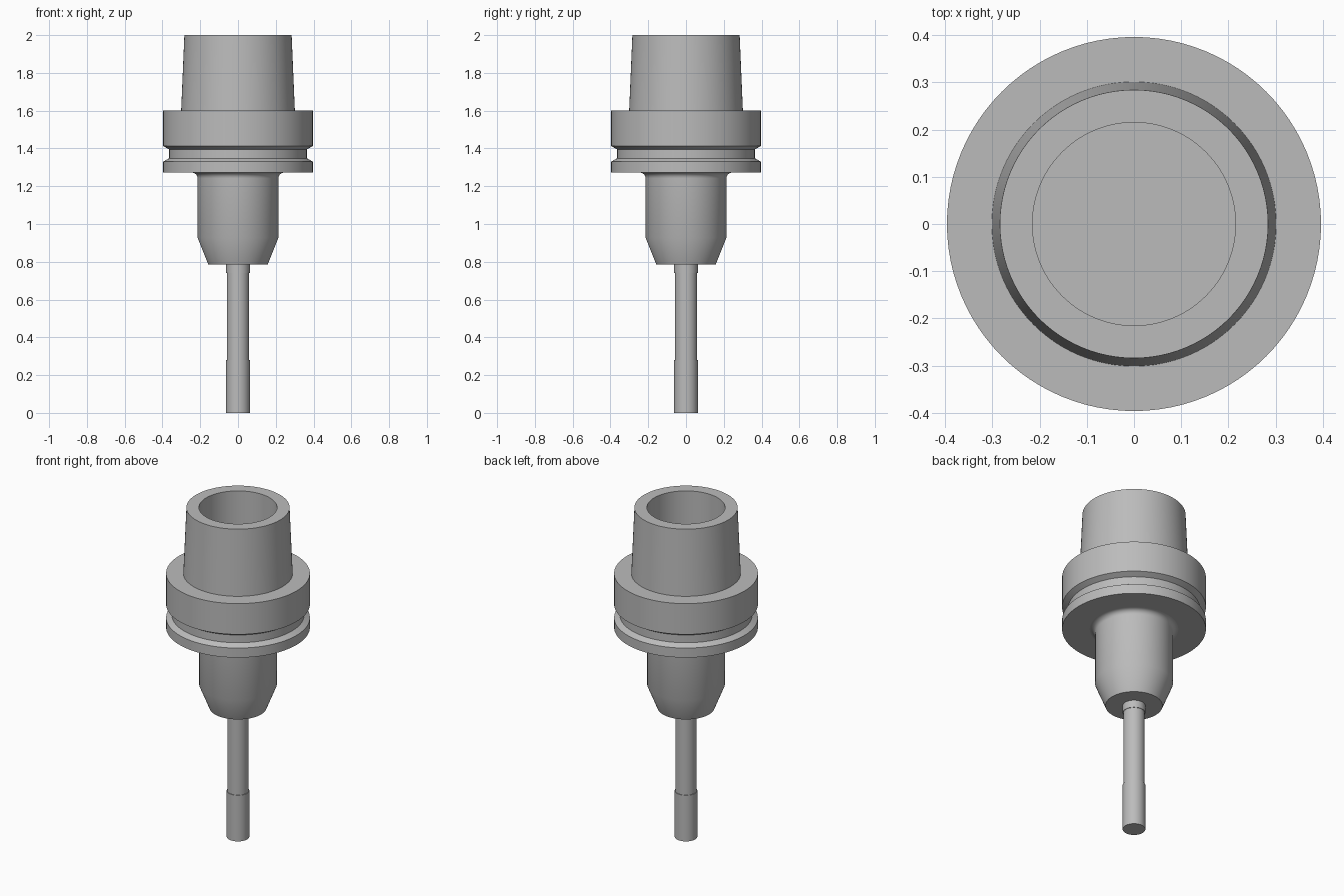
import bpy, bmesh
from math import radians, sin, cos, tau

cube = bpy.data.objects.get("Cube")
if cube:
    bpy.data.objects.remove(cube)

SEGMENTS = 96

steel = bpy.data.materials.new("steel grey")
steel.use_nodes = True
steel.diffuse_color = (0.5, 0.5, 0.5, 1)
steel.node_tree.nodes["Principled BSDF"].inputs["Base Color"].default_value = (0.5, 0.5, 0.5, 1)


def lathe(name, profile):
    """Revolve (radius, height) points, listed bottom to top along the outside, about z."""
    bm = bmesh.new()
    rings = []
    for r, z in profile:
        count = SEGMENTS if r > 0 else 1
        rings.append([bm.verts.new((r * cos(tau * i / SEGMENTS), r * sin(tau * i / SEGMENTS), z))
                      for i in range(count)])
    for low, high in zip(rings, rings[1:]):
        for i in range(SEGMENTS):
            j = (i + 1) % SEGMENTS
            corners = [low[i % len(low)], low[j % len(low)],
                       high[j % len(high)], high[i % len(high)]]
            bm.faces.new(list(dict.fromkeys(corners)))
    for face in bm.faces:
        face.smooth = True
    mesh = bpy.data.meshes.new(name)
    bm.to_mesh(mesh)
    bm.free()
    mesh.set_sharp_from_angle(angle=radians(28))
    mesh.materials.append(steel)
    obj = bpy.data.objects.new(name, mesh)
    bpy.context.scene.collection.objects.link(obj)
    return obj


# Tapered hollow socket with a blind bore
lathe("hollow_taper", [(0.301, 1.6), (0.284, 2.0), (0.215, 2.0), (0.215, 1.6), (0, 1.6)])

# Flange with a gripping groove
lathe("grooved_flange", [(0.244, 1.272), (0.396, 1.272), (0.396, 1.33), (0.365, 1.348),
                         (0.365, 1.395), (0.396, 1.413), (0.396, 1.6), (0.301, 1.6)])

# Chuck body with a tapered nose and a fillet under the flange
fillet = [(0.244 - 0.03 * cos(radians(a)), 1.242 + 0.03 * sin(radians(a)))
          for a in range(0, 91, 15)]
lathe("chuck_body", [(0, 0.785), (0.157, 0.785), (0.214, 0.927)] + fillet)

# Cutting tool: plain tip, slightly slimmer neck, shank entering the chuck
lathe("tool_tip", [(0, 0), (0.0625, 0), (0.0625, 0.28), (0.059, 0.28)])
lathe("tool_neck", [(0.059, 0.28), (0.059, 0.74)])
lathe("tool_shank", [(0.059, 0.74), (0.0625, 0.74), (0.0625, 0.785)])
